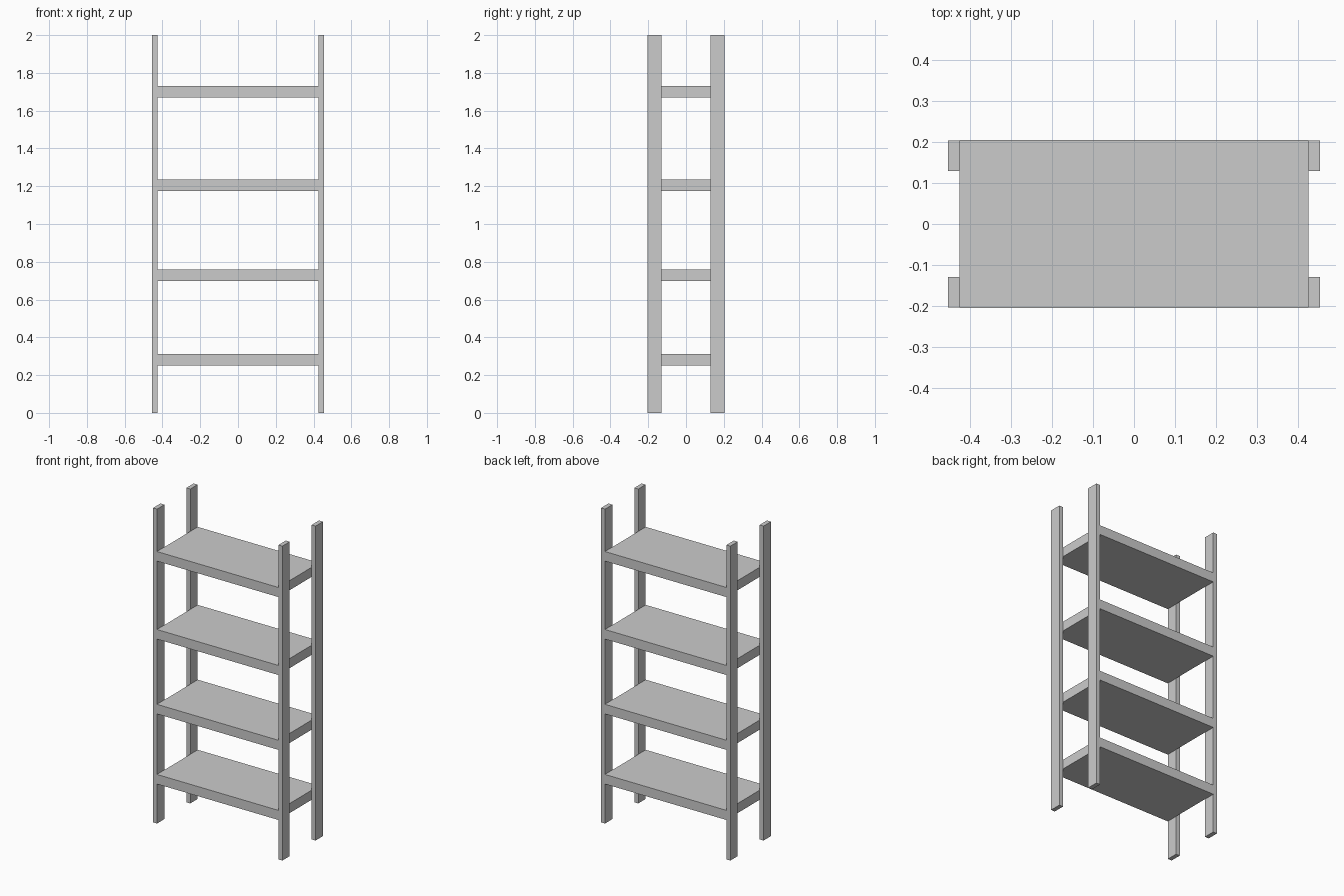
import bpy

if "Cube" in bpy.data.objects:
    bpy.data.objects.remove(bpy.data.objects["Cube"])


def box(name, lo, hi):
    """Axis-aligned box between two corners, with unit scale."""
    bpy.ops.mesh.primitive_cube_add(size=1, location=[(a + b) / 2 for a, b in zip(lo, hi)])
    obj = bpy.context.object
    obj.name = name
    obj.scale = [b - a for a, b in zip(lo, hi)]
    bpy.ops.object.transform_apply(location=False, rotation=False, scale=True)
    return obj


HALF_W, INNER_W = 0.455, 0.427      # outer and inner x of the posts
HALF_D, INNER_D = 0.204, 0.130      # outer and inner y of the posts
THICK = 0.061

# Four corner posts
for sx, side in ((-1, "left"), (1, "right")):
    for sy, end in ((-1, "front"), (1, "back")):
        xs = sorted((sx * INNER_W, sx * HALF_W))
        ys = sorted((sy * INNER_D, sy * HALF_D))
        box(f"{end}_{side}_post", (xs[0], ys[0], 0), (xs[1], ys[1], 2))

# Shelf boards between the posts
for i, z in enumerate((0.282, 0.728, 1.204, 1.70), 1):
    box(f"shelf_{i}", (-INNER_W, -0.205, z - THICK / 2), (INNER_W, 0.205, z + THICK / 2))
